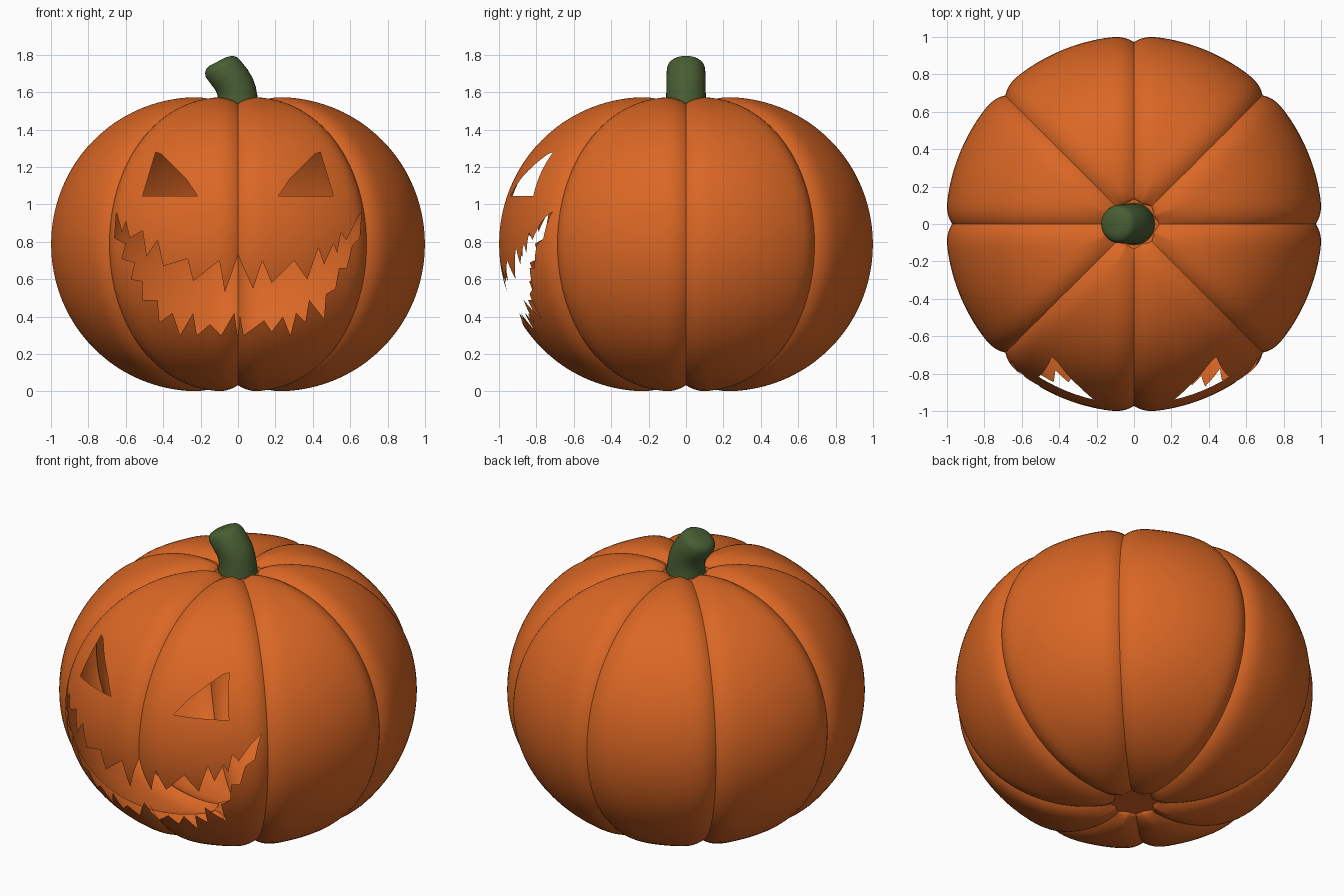
import bpy, bmesh, math
from mathutils import Vector

cube = bpy.data.objects.get("Cube")
if cube:
    bpy.data.objects.remove(cube, do_unlink=True)


def material(name, colour):
    mat = bpy.data.materials.new(name)
    mat.use_nodes = True
    mat.diffuse_color = (*colour, 1)
    mat.node_tree.nodes["Principled BSDF"].inputs["Base Color"].default_value = (*colour, 1)
    return mat


orange = material("orange rind", (0.70, 0.135, 0.018))
green = material("dark green stem", (0.065, 0.112, 0.033))


def add_object(name, bm, mat=None):
    bmesh.ops.recalc_face_normals(bm, faces=bm.faces)
    mesh = bpy.data.meshes.new(name)
    bm.to_mesh(mesh)
    bm.free()
    obj = bpy.data.objects.new(name, mesh)
    bpy.context.collection.objects.link(obj)
    if mat:
        mesh.materials.append(mat)
    return obj


def skin(name, rings, mat):
    """Closed surface through a stack of rings of equal point count."""
    bm = bmesh.new()
    loops = [[bm.verts.new(p) for p in ring] for ring in rings]
    n = len(loops[0])
    for low, high in zip(loops, loops[1:]):
        for i in range(n):
            j = (i + 1) % n
            bm.faces.new((low[i], low[j], high[j], high[i]))
    bm.faces.new(loops[0])
    bm.faces.new(loops[-1])
    return add_object(name, bm, mat)


def prism(name, outline, front, back):
    """Outline in x and z, in hundredths, extruded along y."""
    bm = bmesh.new()
    ends = [[bm.verts.new((x / 100, y, z / 100)) for x, z in outline] for y in (front, back)]
    n = len(outline)
    for i in range(n):
        j = (i + 1) % n
        bm.faces.new((ends[0][i], ends[0][j], ends[1][j], ends[1][i]))
    for end in ends:
        bm.faces.new(end)
    obj = add_object(name, bm)
    obj.hide_render = True
    return obj


def activate(obj):
    bpy.ops.object.select_all(action='DESELECT')
    obj.select_set(True)
    bpy.context.view_layer.objects.active = obj


def smooth(obj):
    activate(obj)
    bpy.ops.object.shade_smooth_by_angle(angle=math.radians(32))


# Pumpkin body: a squashed round profile with dimpled poles
HALF = 0.7875
PEAK = 0.23
upper = []
for k in range(25):
    a = math.pi / 2 * k / 24
    upper.append((PEAK + 0.776 * math.cos(a), HALF * math.sin(a), math.cos(a), math.sin(a)))
for k in range(1, 9):
    a = math.pi / 2 * k / 8
    upper.append((PEAK - 0.13 * math.sin(a), HALF - 0.05 * (1 - math.cos(a)), -math.sin(a), math.cos(a)))
lower = [(r, -z, nr, -nz) for r, z, nr, nz in upper[:0:-1]]

# Eight lobes, with points crowded towards the grooves between them
LOBES, STEPS = 8, 11
half_lobe = math.pi / LOBES
angles = []
for lobe in range(LOBES):
    for k in range(-STEPS, STEPS):
        offset = math.copysign(abs(k / STEPS) ** 1.6, k) * half_lobe
        angles.append((lobe * 2 * half_lobe + offset, abs(offset)))

rings = []
for r, z, nr, nz in lower + upper:
    ring = []
    for angle, offset in angles:
        depth = 0.034 * max(0, 1 - r * offset / 0.15) ** 3
        rad = r - depth * nr
        ring.append((rad * math.cos(angle), rad * math.sin(angle), HALF + z - depth * nz))
    rings.append(ring)
body = skin("pumpkin_body", rings, orange)

# Carved face: outlines of the eyes and the jagged mouth
eye = [(44, 128), (41, 127), (28, 114), (21.5, 104.5), (51, 104.5)]
mouth = [(-65, 96), (-62, 85), (-60, 91), (-58, 82), (-51, 86), (-49, 72), (-43, 81), (-40, 67),
         (-27, 71), (-24, 59), (-10, 70), (-7, 53), (0, 73), (8, 55), (13, 70), (18, 58),
         (30, 70), (37, 60), (43, 77), (46, 68), (51, 79), (53, 74), (55, 85), (58, 81),
         (63, 91), (66, 96),
         (65, 82), (61, 78), (58, 66), (54, 66), (52, 55), (47, 52), (46, 39), (38, 49),
         (36, 37), (31, 42), (28, 30), (24, 40), (18, 32), (14, 38), (3, 30), (1, 41),
         (0, 28), (-2, 42), (-9, 30), (-15, 36), (-22, 30), (-24, 42), (-31, 30), (-35, 42),
         (-42, 37), (-43, 49), (-51, 49), (-51, 59), (-57, 60), (-55, 69), (-62, 71),
         (-60, 79), (-66, 82)]
BACK = -0.55
cutters = [prism("left_eye_cutter", eye, -1.2, BACK),
           prism("right_eye_cutter", [(-x, z) for x, z in eye], -1.2, BACK),
           prism("mouth_cutter", mouth, -1.2, BACK)]
for cutter in cutters:
    activate(body)
    mod = body.modifiers.new("carve", 'BOOLEAN')
    mod.operation = 'DIFFERENCE'
    mod.solver = 'EXACT'
    mod.object = cutter
    bpy.ops.object.modifier_apply(modifier=mod.name)
    bpy.data.objects.remove(cutter, do_unlink=True)

# Drop the pocket walls so the holes open into a hollow shell
bm = bmesh.new()
bm.from_mesh(body.data)
bm.normal_update()
walls = []
for face in bm.faces:
    c, n = face.calc_center_median(), face.normal
    in_face_area = c.y < BACK + 0.01 and abs(c.x) < 0.68 and 0.25 < c.z < 1.3
    pocket_end = abs(c.y - BACK) < 0.001 and abs(n.y) > 0.999
    if in_face_area and (abs(n.y) < 0.02 or pocket_end):
        walls.append(face)
bmesh.ops.delete(bm, geom=walls, context='FACES')
bm.to_mesh(body.data)
bm.free()
smooth(body)

# Stem: bent cylinder with a rounded tip, as (x, z, tilt, radius)
stem_path = [(0, 1.50, 0, 0.115), (0, 1.56, 0, 0.107), (-0.008, 1.61, 10, 0.105),
             (-0.022, 1.645, 17, 0.105), (-0.045, 1.68, 23, 0.105), (-0.082, 1.728, 27, 0.102),
             (-0.092, 1.746, 27, 0.094), (-0.1, 1.758, 27, 0.08), (-0.105, 1.766, 27, 0.05)]
stem_rings = []
for x, z, tilt, radius in stem_path:
    t = math.radians(tilt)
    across = Vector((math.cos(t), 0, math.sin(t)))
    side = Vector((0, 1, 0))
    turns = [2 * math.pi * i / 32 for i in range(32)]
    stem_rings.append([Vector((x, 0, z)) + radius * (across * math.cos(a) + side * math.sin(a))
                       for a in turns])
stem = skin("stem", stem_rings, green)
smooth(stem)
